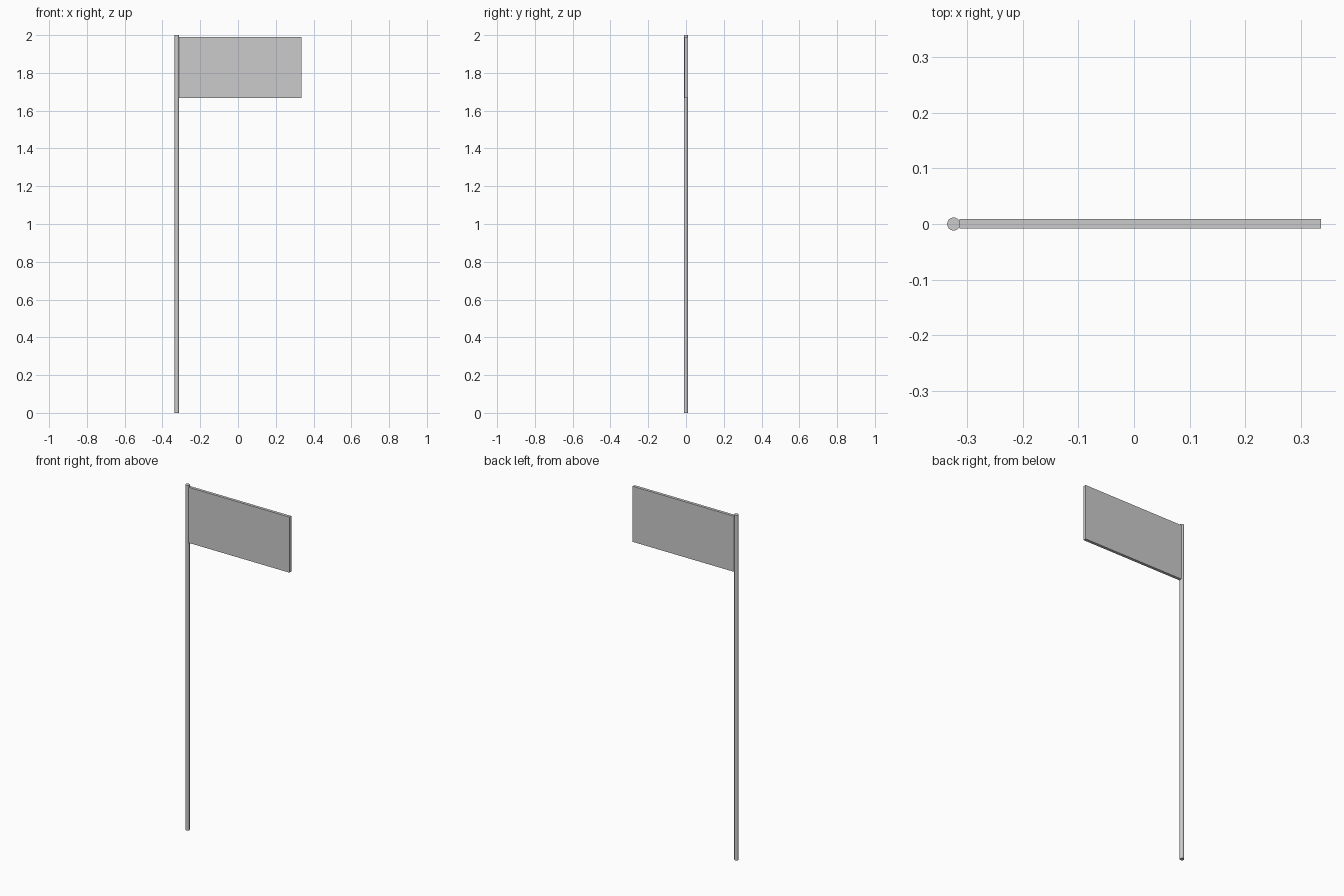
import bpy

if "Cube" in bpy.data.objects:
    bpy.data.objects.remove(bpy.data.objects["Cube"])

# Upright pole
bpy.ops.mesh.primitive_cylinder_add(vertices=32, radius=0.0117, depth=2.0,
                                    location=(-0.3235, 0, 1.0))
pole = bpy.context.object
pole.name = "pole"
bpy.ops.object.shade_smooth_by_angle()


def box(name, lo, hi):
    """Axis-aligned box between two corners."""
    centre = [(a + b) / 2 for a, b in zip(lo, hi)]
    bpy.ops.mesh.primitive_cube_add(size=1, location=centre)
    ob = bpy.context.object
    ob.name = name
    ob.scale = [b - a for a, b in zip(lo, hi)]
    bpy.ops.object.transform_apply(location=False, rotation=False, scale=True)
    return ob


# Stiff rectangular flag panel attached to the pole's side
box("flag_panel", (-0.313, -0.0077, 1.668), (0.335, 0.0093, 1.990))
